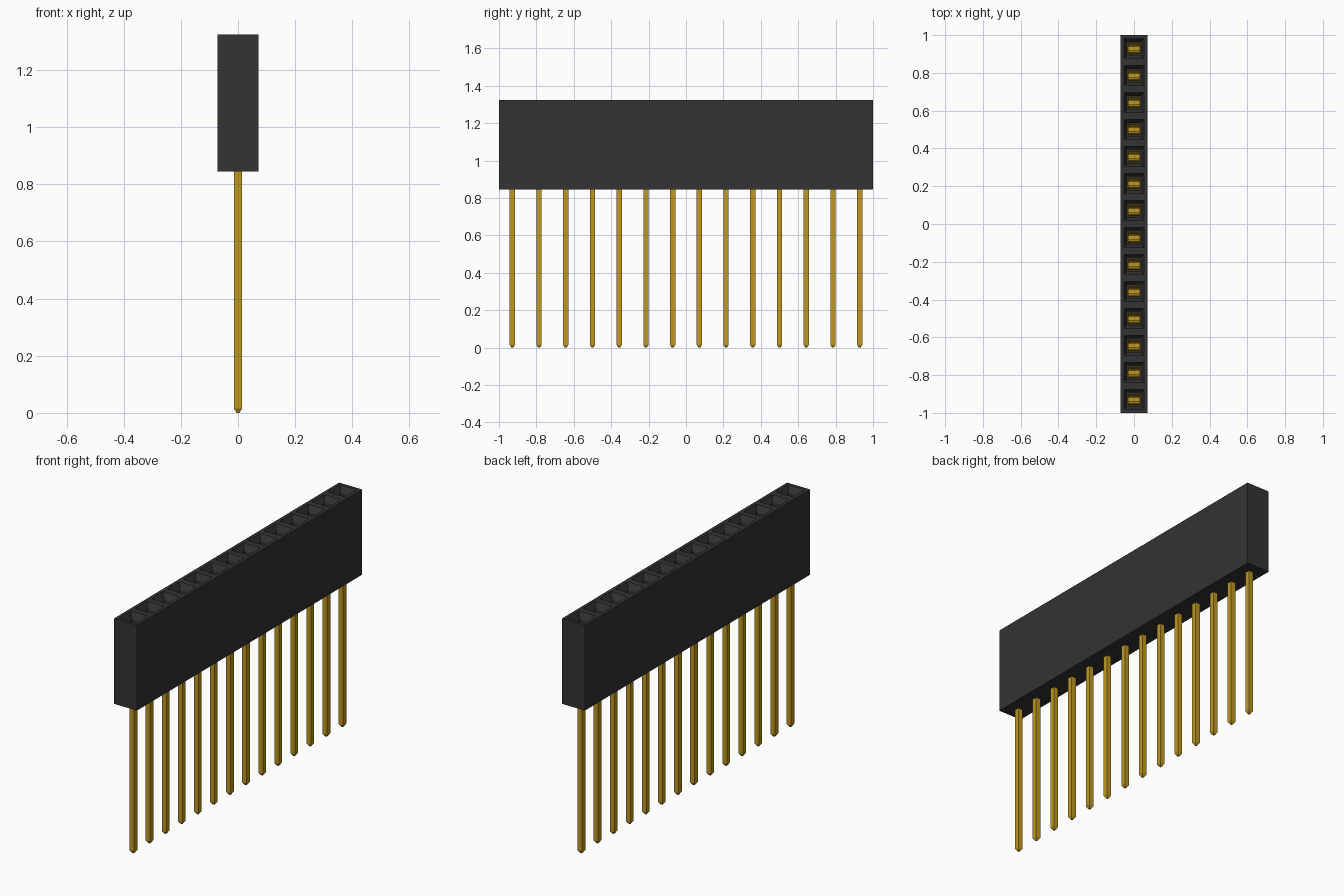
import bpy, bmesh

if "Cube" in bpy.data.objects:
    bpy.data.objects.remove(bpy.data.objects["Cube"], do_unlink=True)

COUNT = 14
PITCH = 2.0 / COUNT
HALF = PITCH / 2
Z0, Z1 = 0.845, 1.325       # housing bottom and top
FLOOR = 0.92                # bottom of each socket


def material(name, rgb, rough):
    m = bpy.data.materials.new(name)
    m.use_nodes = True
    m.diffuse_color = (*rgb, 1)
    bsdf = m.node_tree.nodes["Principled BSDF"]
    bsdf.inputs["Base Color"].default_value = (*rgb, 1)
    bsdf.inputs["Roughness"].default_value = rough
    return m


black = material("black plastic", (0.033, 0.033, 0.033), 0.6)
gold = material("gold metal", (0.52, 0.31, 0.015), 0.4)


def ring(bm, h, z, cy=0.0):
    """Square loop of half-width h at height z."""
    return [bm.verts.new((x * h, cy + y * h, z))
            for x, y in ((-1, -1), (1, -1), (1, 1), (-1, 1))]


def bridge(bm, a, b, skip=()):
    for i in range(4):
        if i not in skip:
            j = (i + 1) % 4
            bm.faces.new((a[i], a[j], b[j], b[i]))


def loft(bm, sections, cap_start=True, cap_end=True):
    """Stack of square (half-width, height) sections."""
    rings = [ring(bm, h, z) for h, z in sections]
    for a, b in zip(rings, rings[1:]):
        bridge(bm, a, b)
    if cap_start:
        bm.faces.new(rings[0])
    if cap_end:
        bm.faces.new(rings[-1])


def finish(bm, name, mat):
    bmesh.ops.recalc_face_normals(bm, faces=bm.faces[:])
    me = bpy.data.meshes.new(name)
    bm.to_mesh(me)
    bm.free()
    me.materials.append(mat)
    return me


def add_object(name, mesh, y=0.0):
    ob = bpy.data.objects.new(name, mesh)
    ob.location.y = y
    bpy.context.collection.objects.link(ob)
    return ob


centres = [-1 + HALF + i * PITCH for i in range(COUNT)]

# Housing: one cell per socket, with a funnel mouth and a square well
bm = bmesh.new()
for i, cy in enumerate(centres):
    bottom = ring(bm, HALF, Z0, cy)
    top = ring(bm, HALF, Z1, cy)
    inner_walls = ([0] if i > 0 else []) + ([2] if i < COUNT - 1 else [])
    bridge(bm, bottom, top, inner_walls)
    bm.faces.new(bottom)
    well = [top] + [ring(bm, h, z, cy) for h, z in
                    ((0.053, Z1), (0.036, Z1 - 0.035), (0.036, FLOOR))]
    for a, b in zip(well, well[1:]):
        bridge(bm, a, b)
    bm.faces.new(well[-1])
bmesh.ops.remove_doubles(bm, verts=bm.verts[:], dist=1e-4)
add_object("housing", finish(bm, "housing", black))

# Pin: square post with a tapered tip
bm = bmesh.new()
loft(bm, [(0.005, 0.0), (0.014, 0.015), (0.014, FLOOR + 0.005)])
pin_mesh = finish(bm, "pin", gold)

# Spring contact: base plate and two bent leaves facing each other
bm = bmesh.new()
loft(bm, [(0.032, FLOOR + 0.001), (0.032, FLOOR + 0.012)])
path = [(0.029, FLOOR + 0.01), (0.029, 1.08), (0.015, 1.20), (0.026, 1.28)]
THICK = 0.005
for side in (-1, 1):
    outline = path + [(y - THICK, z) for y, z in reversed(path)]
    ends = [[bm.verts.new((x, side * y, z)) for y, z in outline]
            for x in (-0.031, 0.031)]
    n, total = len(path), len(outline)
    for k in range(total):
        m = (k + 1) % total
        bm.faces.new((ends[0][k], ends[0][m], ends[1][m], ends[1][k]))
    for e in ends:
        for k in range(n - 1):
            bm.faces.new((e[k], e[k + 1], e[total - 2 - k], e[total - 1 - k]))
contact_mesh = finish(bm, "contact", gold)

for i, cy in enumerate(centres, 1):
    add_object(f"pin_{i}", pin_mesh, cy)
    add_object(f"contact_{i}", contact_mesh, cy)
